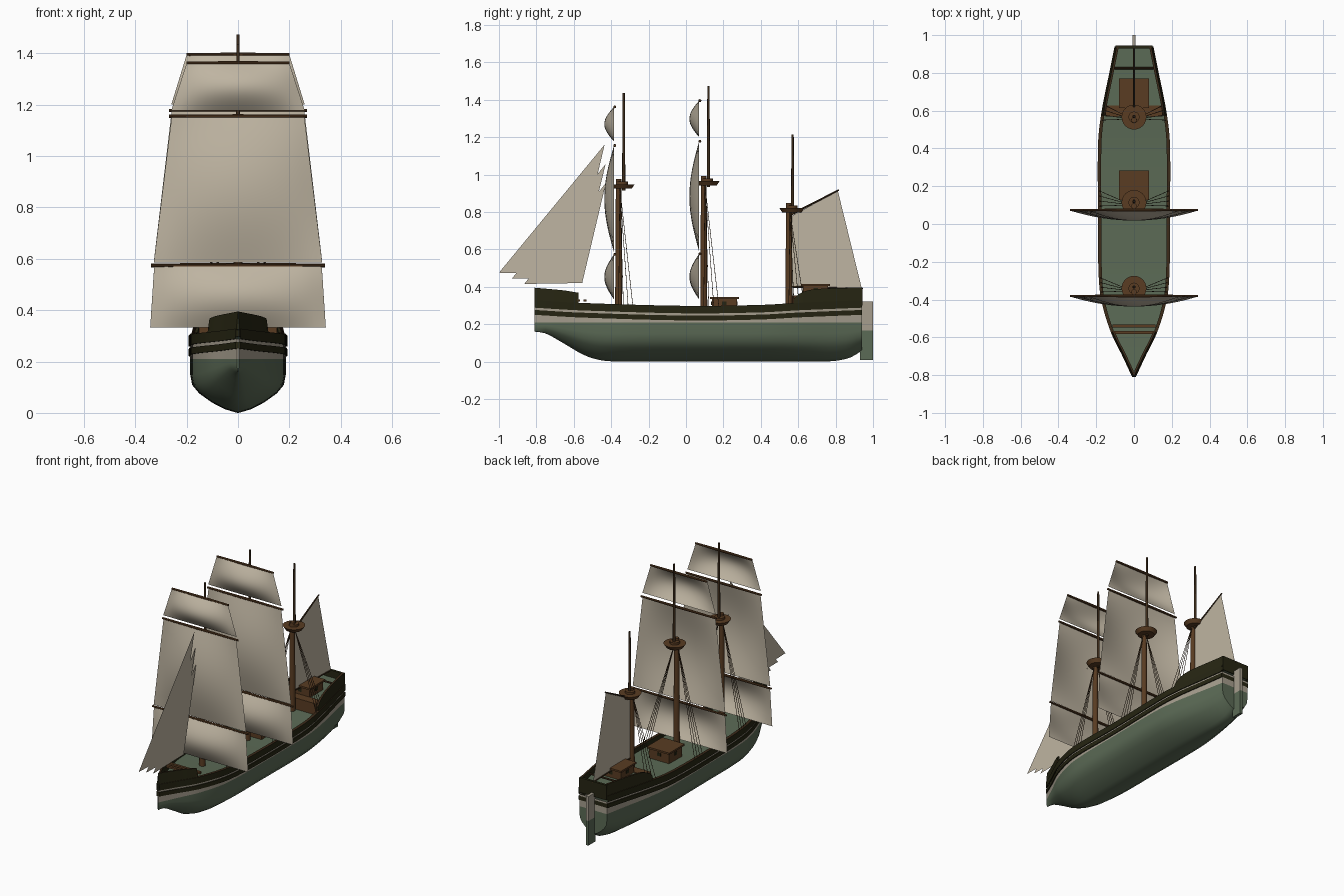
import bpy, bmesh, math
from mathutils import Vector

cube = bpy.data.objects.get("Cube")
if cube:
    bpy.data.objects.remove(cube, do_unlink=True)


def material(name, rgb):
    m = bpy.data.materials.new(name)
    m.use_nodes = True
    m.diffuse_color = (*rgb, 1)
    bsdf = next(n for n in m.node_tree.nodes if n.type == 'BSDF_PRINCIPLED')
    bsdf.inputs["Base Color"].default_value = (*rgb, 1)
    bsdf.inputs["Roughness"].default_value = 0.8
    return m


GREEN = material("hull green", (.105, .145, .092))
CREAM = material("cream stripe", (.38, .34, .27))
OLIVE = material("dark olive", (.019, .018, .006))
WOOD = material("brown wood", (.1, .045, .016))
DARK = material("dark wood", (.045, .024, .01))
SAIL = material("canvas", (.52, .46, .36))


def finish(name, bm, mats, mirror=False, angle=35):
    bmesh.ops.recalc_face_normals(bm, faces=bm.faces)
    mesh = bpy.data.meshes.new(name)
    bm.to_mesh(mesh)
    bm.free()
    for m in mats:
        mesh.materials.append(m)
    for p in mesh.polygons:
        p.use_smooth = True
    mesh.set_sharp_from_angle(angle=math.radians(angle))
    ob = bpy.data.objects.new(name, mesh)
    bpy.context.collection.objects.link(ob)
    if mirror:
        mod = ob.modifiers.new("Mirror", 'MIRROR')
        mod.merge_threshold = .0005
    return ob


def box(name, lo, hi, mat):
    bm = bmesh.new()
    bmesh.ops.create_cube(bm, size=1)
    for v in bm.verts:
        v.co = [(a + b) / 2 + c * (b - a) for a, b, c in zip(lo, hi, v.co)]
    return finish(name, bm, [mat])


def rod(name, a, b, r1, r2, mat, sides=12):
    a, b = Vector(a), Vector(b)
    bm = bmesh.new()
    bmesh.ops.create_cone(bm, cap_ends=True, segments=sides, radius1=r1, radius2=r2,
                          depth=(b - a).length)
    turn = (b - a).to_track_quat('Z', 'Y')
    for v in bm.verts:
        v.co = turn @ v.co + (a + b) / 2
    return finish(name, bm, [mat])


def curve(points):
    """Smooth function through (y, value) points."""
    n = len(points)

    def slope(i):
        p, q = points[max(i - 1, 0)], points[min(i + 1, n - 1)]
        return (q[1] - p[1]) / (q[0] - p[0])

    def value(y):
        i = max(0, min(n - 2, sum(p[0] <= y for p in points) - 1))
        (y0, a), (y1, b) = points[i], points[i + 1]
        h = y1 - y0
        t = (y - y0) / h
        return (a * (1 + 2 * t) * (1 - t) ** 2 + b * t * t * (3 - 2 * t)
                + slope(i) * h * t * (1 - t) ** 2 - slope(i + 1) * h * t * t * (1 - t))
    return value


BOW, STERN, WATER = -.81, .94, .21
breadth = curve([(BOW, .004), (-.7, .055), (-.57, .118), (-.4, .168), (-.25, .182), (0, .184),
                 (.43, .184), (.6, .165), (.8, .125), (STERN, .097)])
keel = curve([(BOW, .16), (-.75, .15), (-.65, .095), (-.55, .037), (-.46, .008), (-.35, 0),
              (0, 0), (.7, 0), (.8, .004), (.88, .022), (STERN, .058)])
sheer = curve([(BOW, .328), (-.57, .314), (0, .298), (.4, .303), (.6, .314), (STERN, .328)])

# Hull: underwater body, striped wales, rail and deck lofted along the length
BELLY = [(0, 0), (.27, .07), (.54, .19), (.81, .36), (.96, .52), (1, .71), (1, 1)]
WALES = [(-.088, 0), (-.078, 0), (-.078, .006), (-.052, .006), (-.052, 0),
         (-.04, 0), (-.04, .006), (0, .006), (0, -.012), (-.03, -.012)]
ROW_MATS = [0] * 6 + [1, 1, 2, 2, 2, 1, 2, 2, 3, 2, 0]
bm = bmesh.new()
sections = []
STEPS = 60
for i in range(STEPS + 1):
    y = BOW + (STERN - BOW) * i / STEPS
    b, k, s = breadth(y), keel(y), sheer(y)
    pts = [(b * f, k + (WATER - k) * g) for f, g in BELLY]
    pts += [(max(b + out, 0), s + dz) for dz, out in WALES] + [(0, s - .03)]
    sections.append([bm.verts.new((x, y, z)) for x, z in pts])
for p, q in zip(sections, sections[1:]):
    for r, m in enumerate(ROW_MATS):
        bm.faces.new((p[r], q[r], q[r + 1], p[r + 1])).material_index = m
# flat stern, striped like the sides
for end in (sections[0], sections[-1]):
    mid = [bm.verts.new((0, v.co.y, v.co.z)) for v in end]
    for r, m in enumerate(ROW_MATS[:13]):
        bm.faces.new((end[r], end[r + 1], mid[r + 1], mid[r])).material_index = m
bmesh.ops.remove_doubles(bm, verts=bm.verts, dist=.0002)
finish("hull", bm, [GREEN, CREAM, OLIVE, DARK], mirror=True)


# Raised bulwarks at both ends
def bulwark(name, y0, y1, top, steps=14):
    bm = bmesh.new()
    rings = []
    for i in range(steps + 1):
        y = y0 + (y1 - y0) * i / steps
        b, s, t = breadth(y) + .003, sheer(y) - .004, top(y)
        pts = [(b, s), (max(b - .008, 0), t), (max(b - .02, 0), t), (max(b - .014, 0), s)]
        rings.append([bm.verts.new((x, y, z)) for x, z in pts])
    for p, q in zip(rings, rings[1:]):
        for r in range(4):
            n = (r + 1) % 4
            f = bm.faces.new((p[r], q[r], q[n], p[n]))
            f.material_index = 1 if r == 1 else 0
    bm.faces.new(rings[0])
    bm.faces.new(rings[-1])
    finish(name, bm, [OLIVE, DARK], mirror=True)


bulwark("bow_bulwark", BOW, -.575, curve([(BOW, .395), (-.65, .38), (-.575, .368)]))
bulwark("stern_bulwark", .575, STERN, curve([(.575, .335), (.61, .365), (.68, .386), (STERN, .397)]))
box("transom", (-.097, .928, .3), (.097, .944, .395), OLIVE)
for y in (-.54, -.575):
    box("bow_beam", (-.115, y - .008, .32), (.115, y + .008, .333), WOOD)

# Poop deck with its front step
bm = bmesh.new()
edges = [(breadth(.6 + .033 * i) - .008, .6 + .033 * i) for i in range(11)]
bm.faces.new([bm.verts.new((x, y, .35)) for x, y in edges]
             + [bm.verts.new((-x, y, .35)) for x, y in reversed(edges)])
finish("poop_deck", bm, [GREEN])
box("poop_step", (-.152, .57, .27), (.152, .628, .354), WOOD)
rod("stern_beam", (-.105, .825, .372), (.105, .825, .372), .006, .006, DARK, 8)

# Deck cabins with roofs and small windows
for label, y, z0, z1 in (("main", .205, .265, .345), ("poop", .693, .345, .415)):
    box(label + "_cabin", (-.07, y - .067, z0), (.07, y + .067, z1 - .01), WOOD)
    box(label + "_cabin_roof", (-.079, y - .078, z1 - .011), (.079, y + .078, z1), WOOD)
    zw = z1 - .033
    for side in (-1, 1):
        box(label + "_window", (side * .071 - .002, y - .012, zw - .01),
            (side * .071 + .002, y + .012, zw + .01), OLIVE)
        box(label + "_end_window", (-.012, y + side * .068 - .002, zw - .01),
            (.012, y + side * .068 + .002, zw + .01), OLIVE)

# Rudder
box("rudder_lower", (-.009, .93, .008), (.009, 1, .165), GREEN)
box("rudder_upper", (-.009, .93, .165), (.009, 1, .322), CREAM)


# Masts, lookout tops and shrouds
def mast(label, y, foot, cap, y_top, tip, deck_spread):
    rod(label + "_lower_mast", (0, y, foot), (0, y, cap), .019, .015, WOOD)
    rod(label + "_upper_mast", (0, y_top, cap - .06), (0, y_top, tip), .009, .006, DARK)
    z, yc = cap - .037, (y + y_top) / 2 + .006
    rod(label + "_top", (0, yc, z - .014), (0, yc, z + .01), .05, .066, WOOD, 24)
    rod(label + "_top_collar", (0, yc, z + .01), (0, yc, z + .024), .03, .03, WOOD)
    for side in (-1, 1):
        for i in range(4):
            yd = y + deck_spread * i / 3
            rod(label + "_shroud", (side * .012, y + .006, z - .01),
                (side * (breadth(yd) - .003), yd, sheer(yd)), .0016, .0016, DARK, 5)


mast("fore", -.36, .27, .975, -.333, 1.435, .075)
mast("main", .095, .26, .992, .12, 1.473, .08)
mast("mizzen", .55, .27, .847, .57, 1.213, .08)


# Square sails, billowed forward, each hanging from a yard
def square_sail(name, y, z0, z1, w0, w1, n=16):
    bm = bmesh.new()
    grid = [[None] * (n + 1) for _ in range(n + 1)]
    for j in range(n + 1):
        v = j / n
        for i in range(n + 1):
            u = 2 * i / n - 1
            depth = .052 * math.sin(math.pi * v) * (1 - u * u)
            grid[j][i] = bm.verts.new((u * (w0 + (w1 - w0) * v), y - depth, z0 + (z1 - z0) * v))
    for j in range(n):
        for i in range(n):
            bm.faces.new((grid[j][i], grid[j][i + 1], grid[j + 1][i + 1], grid[j + 1][i]))
    finish(name, bm, [SAIL], angle=60)


for label, y, z_low, z_mid, z_high in (("fore", -.385, .573, 1.155, 1.362),
                                       ("main", .07, .576, 1.178, 1.395)):
    square_sail(label + "_course", y, .332, z_low, .342, .326)
    square_sail(label + "_topsail", y, z_low + .012, z_mid, .328, .258)
    square_sail(label + "_topgallant", y, z_mid + .022, z_high, .26, .2)
    for z, w in ((z_low, .338), (z_mid, .268), (z_high, .2)):
        for side in (-1, 1):
            rod(label + "_yard", (0, y + .004, z), (side * w, y + .004, z), .008, .006, WOOD, 10)


# Fore-and-aft sails: thin flat panels on the centre line
def flat_sail(name, x, outline):
    bm = bmesh.new()
    bm.faces.new([bm.verts.new((x, y, z)) for y, z in outline])
    finish(name, bm, [SAIL])


flat_sail("outer_jib", -.004, [(-1, .475), (-.435, 1.16), (-.6, .465)])
flat_sail("middle_jib", 0, [(-.93, .445), (-.43, 1.055), (-.58, .44)])
flat_sail("inner_jib", .004, [(-.865, .415), (-.428, .955), (-.555, .42)])
flat_sail("spanker", 0, [(.567, .4), (.567, .78), (.812, .912), (.94, .39)])
rod("gaff", (0, .56, .785), (0, .818, .918), .006, .004, DARK, 8)
rod("boom", (0, .56, .4), (0, .945, .389), .005, .004, DARK, 8)
